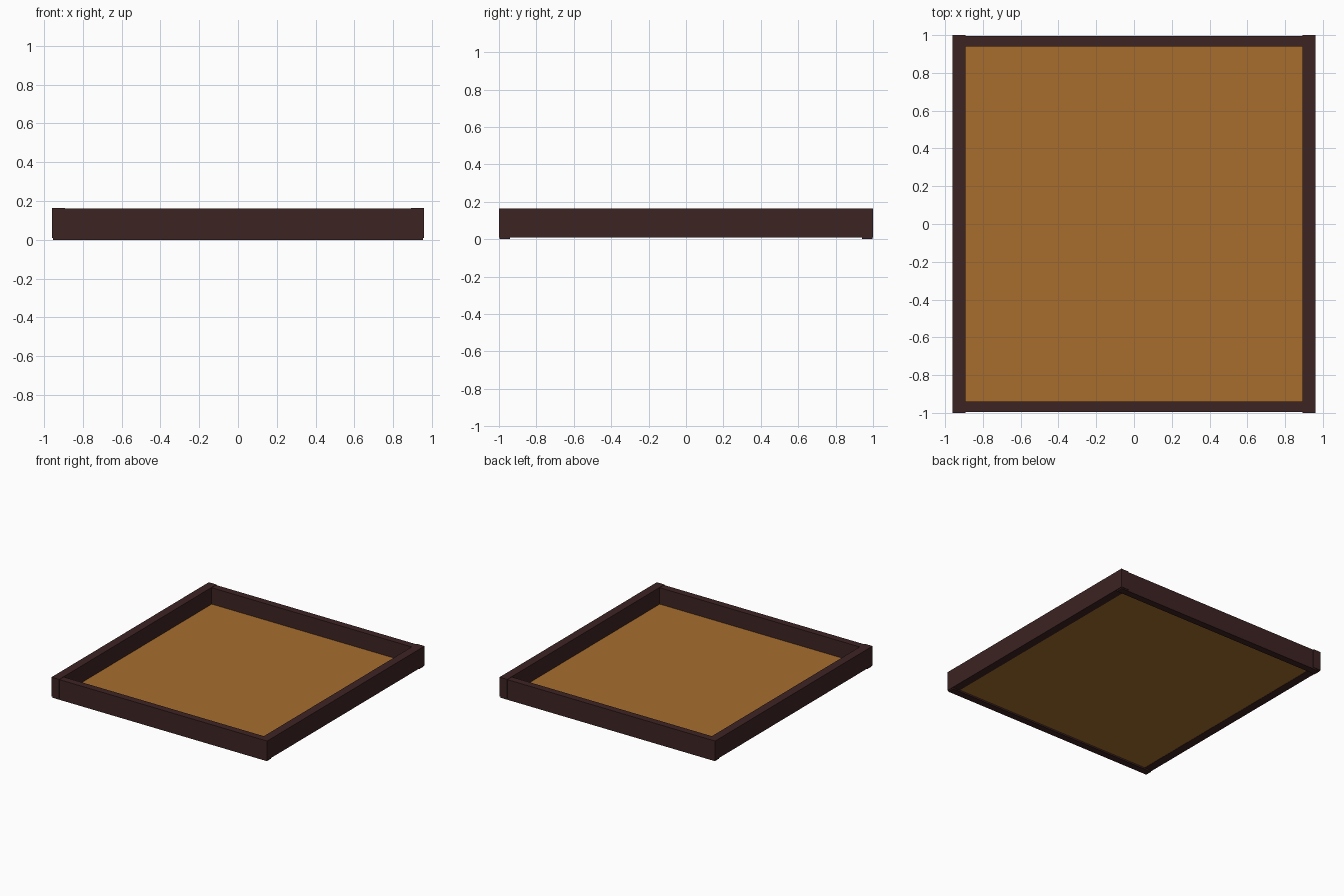
import bpy
import bmesh
from mathutils import Matrix, Vector

if "Cube" in bpy.data.objects:
    bpy.data.objects.remove(bpy.data.objects["Cube"])


def material(name, rgb):
    m = bpy.data.materials.new(name)
    m.diffuse_color = (*rgb, 1.0)
    m.use_nodes = True
    m.node_tree.nodes["Principled BSDF"].inputs["Base Color"].default_value = m.diffuse_color
    return m


dark_wood = material("dark_brown_wood", (0.047, 0.017, 0.017))
amber_wood = material("amber_wood", (0.385, 0.152, 0.027))


def box(name, lo, hi, mat):
    """Axis-aligned box between two opposite corners."""
    lo, hi = Vector(lo), Vector(hi)
    bm = bmesh.new()
    bmesh.ops.create_cube(bm, size=1.0)
    bm.transform(Matrix.Translation((lo + hi) / 2) @ Matrix.Diagonal((*(hi - lo), 1.0)))
    mesh = bpy.data.meshes.new(name)
    bm.to_mesh(mesh)
    bm.free()
    mesh.materials.append(mat)
    obj = bpy.data.objects.new(name, mesh)
    bpy.context.collection.objects.link(obj)
    return obj


# Side rails run the full depth and sit slightly higher
for side, s in (("left", -1), ("right", 1)):
    x0, x1 = sorted((s * 0.892, s * 0.96))
    box(side + "_rail", (x0, -1.0, 0.01), (x1, 1.0, 0.165), dark_wood)

# Front and back rails, slightly recessed between the side rail ends
for side, s in (("front", -1), ("back", 1)):
    y0, y1 = sorted((s * 0.94, s * 0.996))
    box(side + "_rail", (-0.954, y0, 0.0), (0.954, y1, 0.162), dark_wood)

# Base panel set into the bottom of the frame
box("base_panel", (-0.9, -0.95, 0.012), (0.9, 0.95, 0.03), amber_wood)
